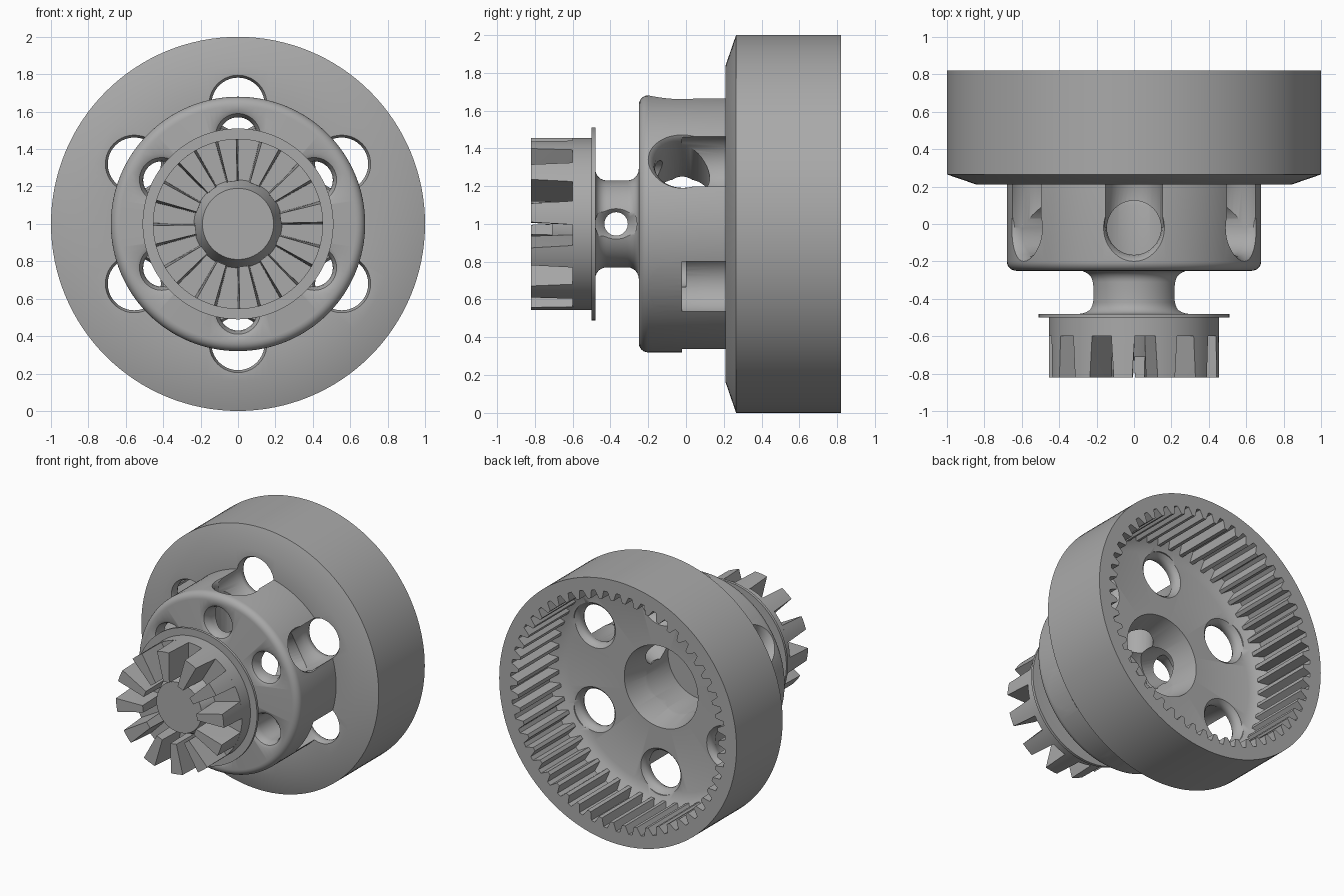
import bpy, bmesh
from math import sin, cos, pi, radians
from mathutils import Matrix, Vector

cube = bpy.data.objects.get("Cube")
if cube:
    bpy.data.objects.remove(cube, do_unlink=True)

grey = bpy.data.materials.new("plain grey")
grey.use_nodes = True
colour = (0.4, 0.4, 0.4, 1)
grey.diffuse_color = colour
grey.node_tree.nodes["Principled BSDF"].inputs["Base Color"].default_value = colour

# Main axis: local z becomes +y, raised to the wheel centre
AXIS = Matrix.Translation((0, 0, 1)) @ Matrix.Rotation(-pi / 2, 4, 'X')


def polar(r, a, y):
    return Vector((r * cos(a), y, 1 + r * sin(a)))


def arc(cr, cy, rad, a0, a1, n=6):
    steps = [radians(a0 + (a1 - a0) * i / n) for i in range(n + 1)]
    return [(cr + rad * cos(a), cy + rad * sin(a)) for a in steps]


def lathe(bm, profile, matrix, steps):
    """Revolve (radius, height) points around local z."""
    part = bmesh.new()
    verts = [part.verts.new((r, 0, h)) for r, h in profile]
    edges = [part.edges.new(p) for p in zip(verts, verts[1:])]
    bmesh.ops.spin(part, geom=verts + edges, axis=(0, 0, 1), cent=(0, 0, 0),
                   angle=2 * pi, steps=steps, use_merge=False)
    bmesh.ops.remove_doubles(part, verts=part.verts[:], dist=1e-4)
    part.transform(matrix)
    bmesh.ops.recalc_face_normals(part, faces=part.faces[:])
    mesh = bpy.data.meshes.new("part")
    part.to_mesh(mesh)
    part.free()
    bm.from_mesh(mesh)
    bpy.data.meshes.remove(mesh)


def finish(name, bm):
    mesh = bpy.data.meshes.new(name)
    bm.to_mesh(mesh)
    bm.free()
    mesh.materials.append(grey)
    obj = bpy.data.objects.new(name, mesh)
    bpy.context.collection.objects.link(obj)
    return obj


def tooth(bm, angle, outer, inner, y0, y1):
    """Convex tooth; outer and inner are (radius, half angle at y0, half angle at y1)."""
    pts = []
    for r, h0, h1 in (outer, inner):
        for s in ((-1, -.5, 0, .5, 1) if r == outer[0] else (-1, 1)):
            pts += [bm.verts.new(polar(r, angle + radians(s * h0), y0)),
                    bm.verts.new(polar(r, angle + radians(s * h1), y1))]
    bmesh.ops.convex_hull(bm, input=pts)


# Housing: boss, clutch body, flange, neck, hub, web and hollow drum
profile = [(0, -.71), (.19, -.71), (.235, -.6), (.455, -.6), (.455, -.5),
           (.51, -.5), (.51, -.48)]
profile += arc(.29, -.54 + .12, .06, 270, 180)
profile += arc(.29, -.31, .06, 180, 90)
profile += arc(.63, -.2, .05, -90, 0)
profile += [(.68, .21), (.84, .21), (1, .265), (1, .82), (.905, .82), (.905, .37)]
profile += [(.84, .325), (.78, .3), (.31, .3), (.27, .1), (.27, -.17), (0, -.17)]
bm = bmesh.new()
lathe(bm, profile, AXIS, 128)
housing = finish("housing", bm)

# Hole cutters with flared mouths
radial = [(0, .15), (.145, .15), (.145, .61), (.152, .645), (.17, .67), (.2, .7), (.2, .8), (0, .8)]
web = [(0, -.02), (.155, -.02), (.155, .21), (.142, .235), (.142, .26),
       (.15, .28), (.175, .305), (.175, .4), (0, .4)]
face = [(0, -.32), (.15, -.32), (.15, -.255), (.12, -.24), (.105, -.21), (.1, -.18), (.1, 0), (0, 0)]
neck = [(0, -.3), (.11, -.3), (.11, -.235), (.08, -.215), (.062, -.19)]
neck += [(r, -h) for r, h in reversed(neck)]

angles = [radians(30 + 60 * i) for i in range(6)]
along_y = Matrix.Rotation(-pi / 2, 4, 'X')
groups = {
    "radial_holes": [(radial, Matrix.Translation(polar(0, 0, -.02)) @ Matrix.Rotation(pi / 2 - a, 4, 'Y'))
                     for a in angles],
    "web_holes": [(web, Matrix.Translation(polar(.64, a, 0)) @ along_y) for a in angles],
    "face_holes": [(face, Matrix.Translation(polar(.47, a, 0)) @ along_y) for a in angles],
    "neck_hole": [(neck, Matrix.Translation(polar(0, 0, -.37)) @ Matrix.Rotation(pi / 2, 4, 'Y'))],
}
cutters = []
for name, holes in groups.items():
    bm = bmesh.new()
    for points, matrix in holes:
        lathe(bm, points, matrix, 40)
    cutter = finish(name, bm)
    cutter.hide_render = True
    cutters.append(cutter)
    mod = housing.modifiers.new(name, 'BOOLEAN')
    mod.object = cutter
    mod.operation = 'DIFFERENCE'
    mod.solver = 'EXACT'
    mod.use_self = True

# Bake the cuts and drop the cutters
bpy.context.view_layer.update()
cut = bpy.data.meshes.new_from_object(housing.evaluated_get(bpy.context.evaluated_depsgraph_get()))
housing.modifiers.clear()
housing.data = cut
for cutter in cutters:
    bpy.data.objects.remove(cutter, do_unlink=True)

# Front clutch teeth, narrowing towards the tip
bm = bmesh.new()
for i in range(12):
    tooth(bm, radians(7.5 + 30 * i), (.455, 6.3, 8), (.23, 6.3, 8), -.82, -.595)
clutch_teeth = finish("clutch_teeth", bm)

# Internal ring gear teeth
bm = bmesh.new()
COUNT = 54
for i in range(COUNT):
    tooth(bm, 2 * pi * i / COUNT, (.91, 2.5, 2.5), (.845, .9, .9), .33, .82)
ring_teeth = finish("ring_teeth", bm)

# Smooth shading with sharp edges kept
bpy.ops.object.select_all(action='DESELECT')
for obj in (housing, clutch_teeth, ring_teeth):
    obj.select_set(True)
bpy.context.view_layer.objects.active = housing
bpy.ops.object.shade_smooth_by_angle(angle=radians(32))
